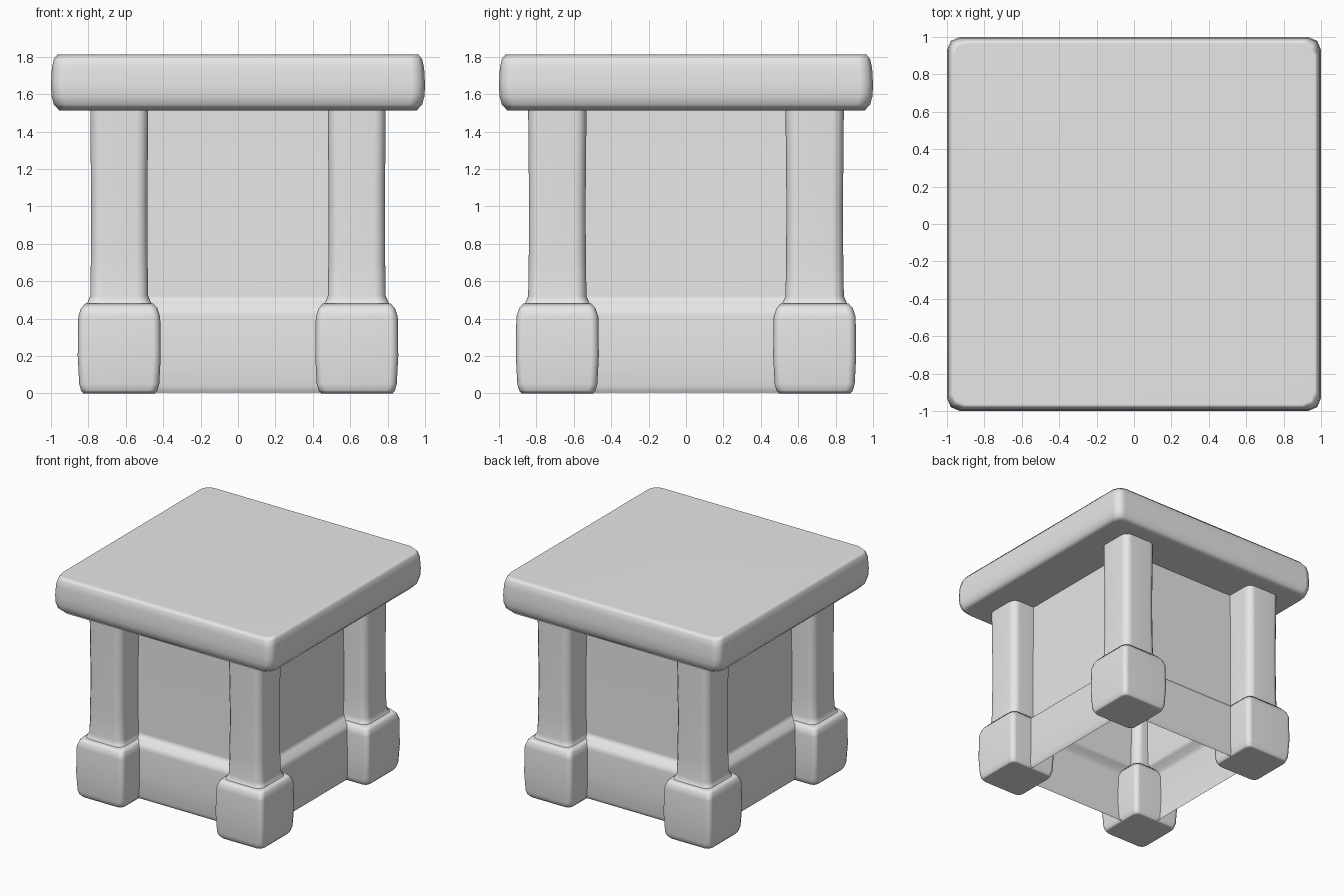
import bpy
import math

cube = bpy.data.objects.get("Cube")
if cube:
    bpy.data.objects.remove(cube, do_unlink=True)

stone = bpy.data.materials.new("light grey stone")
stone.use_nodes = True
grey = (0.8, 0.8, 0.8, 1.0)
stone.diffuse_color = grey
stone.node_tree.nodes["Principled BSDF"].inputs["Base Color"].default_value = grey


def ring(hx, hy, radius, steps):
    """Rounded rectangle outline, counter-clockwise."""
    points = []
    for q, (sx, sy) in enumerate([(1, 1), (-1, 1), (-1, -1), (1, -1)]):
        for i in range(steps + 1):
            a = math.pi / 2 * (q + i / steps)
            points.append((sx * (hx - radius) + radius * math.cos(a),
                           sy * (hy - radius) + radius * math.sin(a)))
    return points


def loft(name, centre, half, radius, profile, capped=True, steps=3):
    """Stack of rounded rectangles; profile holds (height, inset) pairs."""
    verts, faces = [], []
    count = 4 * (steps + 1)
    for z, inset in profile:
        for x, y in ring(half[0] - inset, half[1] - inset, radius, steps):
            verts.append((centre[0] + x, centre[1] + y, z))
    for level in range(len(profile) - 1):
        a, b = level * count, (level + 1) * count
        for i in range(count):
            j = (i + 1) % count
            faces.append((a + i, a + j, b + j, b + i))
    if capped:
        faces.append(tuple(reversed(range(count))))
        faces.append(tuple(range(len(verts) - count, len(verts))))
    mesh = bpy.data.meshes.new(name)
    mesh.from_pydata(verts, [], faces)
    mesh.materials.append(stone)
    obj = bpy.data.objects.new(name, mesh)
    bpy.context.collection.objects.link(obj)
    bpy.ops.object.select_all(action="DESELECT")
    obj.select_set(True)
    bpy.context.view_layer.objects.active = obj
    bpy.ops.object.shade_smooth_by_angle(angle=math.radians(60))
    soft = obj.modifiers.new("Soft normals", "WEIGHTED_NORMAL")
    soft.keep_sharp = True
    return obj


# Thick overhanging slab with worn edges
loft("roof_slab", (0, 0), (1, 1), 0.07,
     [(1.512, 0.045), (1.545, 0.015), (1.59, 0.003), (1.65, 0),
      (1.74, 0.005), (1.785, 0.015), (1.813, 0.035)], steps=2)

# Open, hollow wall skin that flares into a skirting at the bottom
loft("wall_and_skirting", (0, 0), (0.67, 0.69), 0.02,
     [(0.005, 0.025), (0.04, 0.005), (0.2, 0), (0.42, 0.005),
      (0.46, 0.02), (0.49, 0.06), (0.52, 0.08), (1.53, 0.085)],
     capped=False)

# Four corner pillars standing on chunky feet
for sx, side in ((-1, "right"), (1, "left")):
    for sy, end in ((-1, "front"), (1, "back")):
        corner = (sx * 0.635, sy * 0.688)
        loft(f"{end}_{side}_pillar", corner, (0.155, 0.156), 0.06,
             [(0.46, -0.03), (0.485, -0.015), (0.52, 0.0), (0.7, 0.003),
              (1.0, 0.005), (1.3, 0.002), (1.53, 0)])
        loft(f"{end}_{side}_foot", corner, (0.222, 0.222), 0.04,
             [(0, 0.03), (0.015, 0.018), (0.05, 0.008), (0.2, 0),
              (0.41, 0.003), (0.455, 0.018), (0.48, 0.04)], steps=2)
